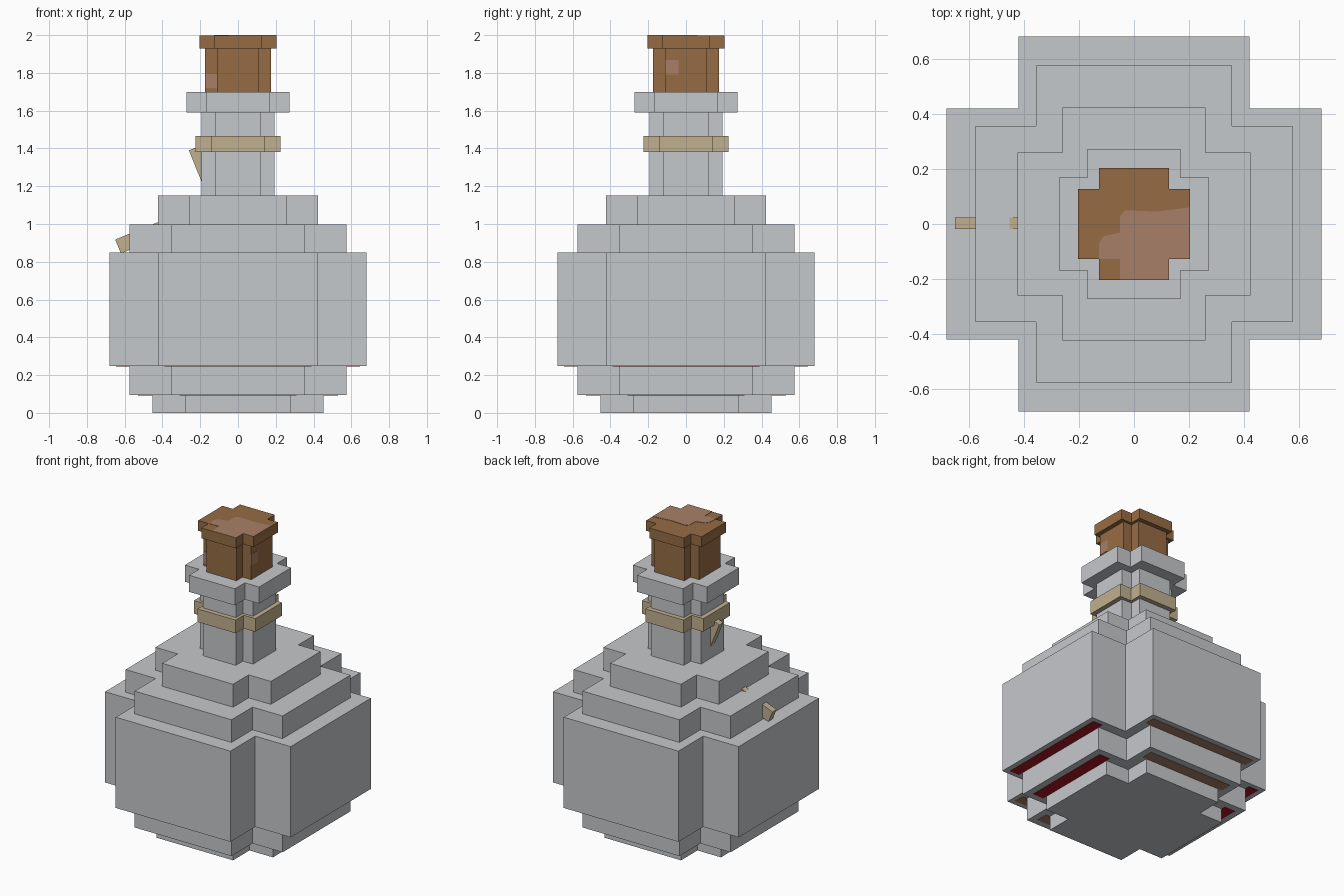
import bpy
import bmesh
import math
from mathutils import Matrix

if "Cube" in bpy.data.objects:
    bpy.data.objects.remove(bpy.data.objects["Cube"])


def material(name, rgb):
    """Flat colour from 0-255 sRGB values."""
    def lin(c):
        c /= 255
        return c / 12.92 if c <= 0.04045 else ((c + 0.055) / 1.055) ** 2.4
    m = bpy.data.materials.new(name)
    m.diffuse_color = (*[lin(c) for c in rgb], 1)
    m.use_nodes = True
    m.node_tree.nodes["Principled BSDF"].inputs["Base Color"].default_value = m.diffuse_color
    return m


GLASS = material("pale_grey_glass", (197, 200, 203))
CORK = material("cork_brown", (150, 108, 68))
WORN = material("worn_cork", (167, 128, 103))
STRING = material("tan_string", (192, 176, 143))
RED = material("red_liquid", (170, 25, 35))


def finish(name, bm, mat):
    bmesh.ops.recalc_face_normals(bm, faces=bm.faces[:])
    mesh = bpy.data.meshes.new(name)
    bm.to_mesh(mesh)
    bm.free()
    mesh.materials.append(mat)
    ob = bpy.data.objects.new(name, mesh)
    bpy.context.collection.objects.link(ob)
    return ob


def prism(name, outline, z0, z1, mat):
    """Extrude a flat outline upwards."""
    bm = bmesh.new()
    face = bm.faces.new([bm.verts.new((x, y, z0)) for x, y in outline])
    up = bmesh.ops.extrude_face_region(bm, geom=[face])
    verts = [v for v in up["geom"] if isinstance(v, bmesh.types.BMVert)]
    bmesh.ops.translate(bm, verts=verts, vec=(0, 0, z1 - z0))
    # the starting face stays in place as the underside
    if not face.is_valid:
        bmesh.ops.holes_fill(bm, edges=bm.edges[:], sides=0)
    return finish(name, bm, mat)


def cross(name, a, b, z0, z1, mat):
    """Plus-shaped tier: arms reach a, arms are 2b wide."""
    quarter = [(a, -b), (a, b), (b, b)]
    outline = []
    for k in range(4):
        c, s = round(math.cos(k * math.pi / 2)), round(math.sin(k * math.pi / 2))
        outline += [(c * x - s * y, s * x + c * y) for x, y in quarter]
    return prism(name, outline, z0, z1, mat)


def box(name, centre, size, mat, tilt=0):
    bm = bmesh.new()
    m = (Matrix.Translation(centre) @ Matrix.Rotation(tilt, 4, 'Y')
         @ Matrix.Diagonal((*size, 1)))
    bmesh.ops.create_cube(bm, size=1, matrix=m)
    return finish(name, bm, mat)


# Stacked tiers of bottle, string band and stopper
for tier in [
    ("bottle_foot", 0.452, 0.28, 0.0, 0.095, GLASS),
    ("bottle_lower_tier", 0.575, 0.355, 0.095, 0.247, GLASS),
    ("bottle_body", 0.68, 0.42, 0.247, 0.848, GLASS),
    ("bottle_shoulder", 0.575, 0.355, 0.848, 0.998, GLASS),
    ("bottle_upper_shoulder", 0.423, 0.26, 0.998, 1.15, GLASS),
    ("bottle_neck", 0.194, 0.12, 1.15, 1.59, GLASS),
    ("bottle_lip", 0.272, 0.168, 1.59, 1.70, GLASS),
    ("string_band", 0.225, 0.14, 1.38, 1.467, STRING),
    ("cork_stem", 0.174, 0.11, 1.70, 1.93, CORK),
    ("cork_cap", 0.203, 0.127, 1.93, 1.998, CORK),
]:
    cross(*tier)

# Loose string ends sticking out of the left side, tilted
TILT = math.radians(-22)
ux, uz = math.cos(TILT), -math.sin(TILT)      # along the tilted box


def string_end(name, corner, length, drop):
    cx = corner[0] + ux * length / 2 + uz * drop / 2
    cz = corner[1] + uz * length / 2 - ux * drop / 2
    box(name, (cx, 0.002, cz), (length, 0.042, drop), STRING, TILT)


string_end("upper_string_end", (-0.26, 1.39), 0.08, 0.19)
string_end("lower_string_end", (-0.65, 0.918), 0.28, 0.08)

# Worn patches on the cork
prism("cork_top_patch", [
    (0.203, 0.06), (0.08, 0.045), (-0.03, 0.05), (-0.05, 0.03), (-0.05, -0.03),
    (-0.11, -0.045), (-0.127, -0.07), (-0.127, -0.127), (-0.05, -0.127),
    (-0.05, -0.203), (0.127, -0.203), (0.127, -0.127), (0.203, -0.127),
], 1.997, 2.0, WORN)
box("cork_front_patch", (-0.142, -0.110, 1.757), (0.062, 0.004, 0.075), WORN)
box("cork_side_patch", (0.174, -0.075, 1.83), (0.004, 0.07, 0.075), WORN)

# Liquid showing on the undersides of the two lower overhangs
for label, z, inner, outer, half in [("body", 0.247, 0.575, 0.645, 0.39),
                                     ("lower_tier", 0.095, 0.452, 0.53, 0.31)]:
    mid, wide = (inner + outer) / 2, outer - inner
    for side in (-1, 1):
        box(label + "_red_strip", (side * mid, 0, z), (wide, 2 * half, 0.004), RED)
        box(label + "_brown_strip", (0, side * mid, z), (2 * half, wide, 0.004), WORN)
